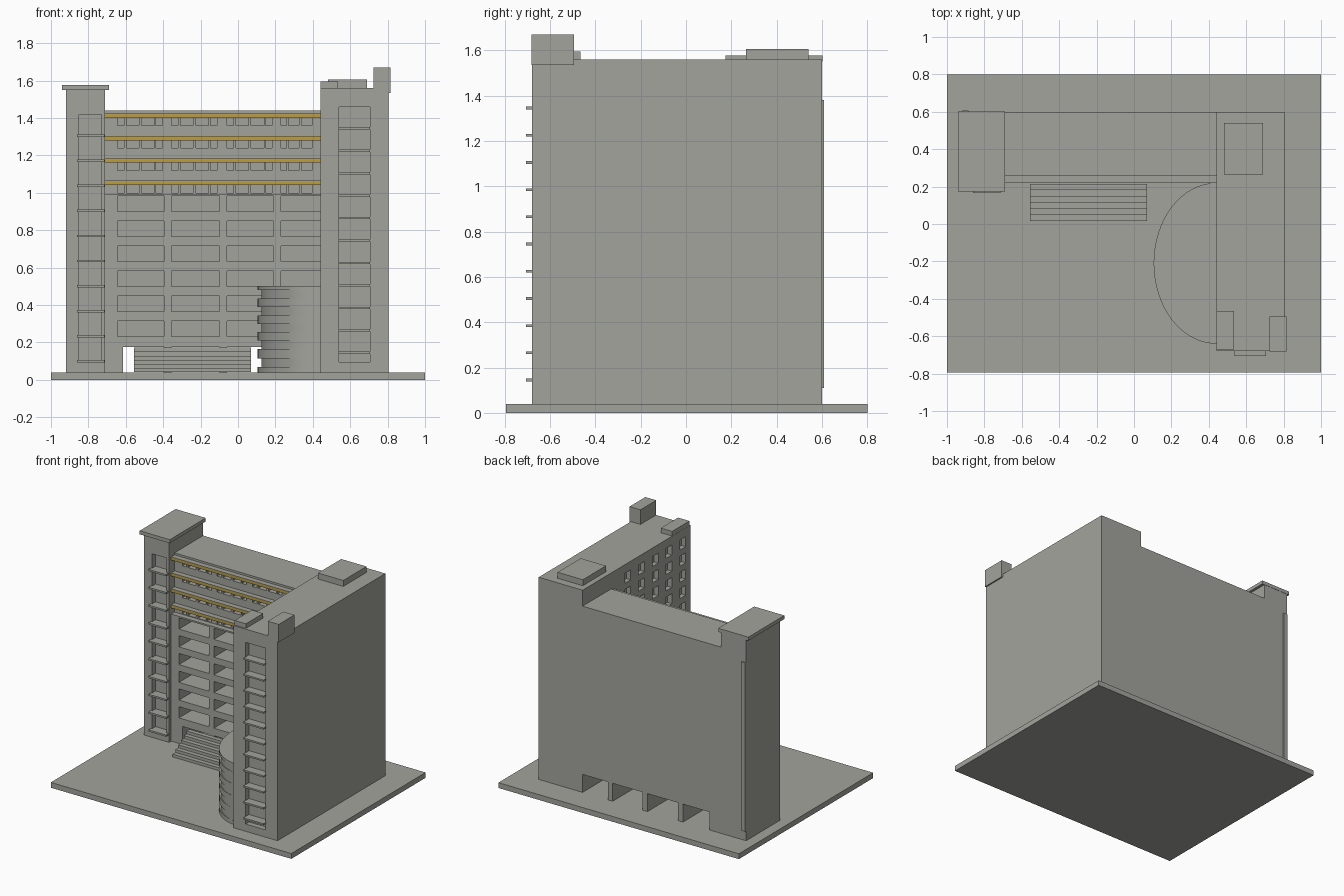
import bpy, bmesh, math

if "Cube" in bpy.data.objects:
    bpy.data.objects.remove(bpy.data.objects["Cube"])


def material(name, rgb):
    m = bpy.data.materials.new(name)
    m.diffuse_color = (*rgb, 1)
    m.use_nodes = True
    m.node_tree.nodes["Principled BSDF"].inputs["Base Color"].default_value = m.diffuse_color
    return m


GREY = material("concrete grey", (0.37, 0.37, 0.34))
GOLD = material("gold trim", (0.52, 0.34, 0.04))


def finish(name, bm, mat):
    bmesh.ops.recalc_face_normals(bm, faces=bm.faces)
    me = bpy.data.meshes.new(name)
    bm.to_mesh(me)
    bm.free()
    me.materials.append(mat)
    ob = bpy.data.objects.new(name, me)
    bpy.context.collection.objects.link(ob)
    return ob


def boxes(name, items, mat=GREY):
    """One object from boxes given as (x0, x1, y0, y1, z0, z1)."""
    bm = bmesh.new()
    for x0, x1, y0, y1, z0, z1 in items:
        vs = bmesh.ops.create_cube(bm, size=1)["verts"]
        for v in vs:
            v.co.x = x1 if v.co.x > 0 else x0
            v.co.y = y1 if v.co.y > 0 else y0
            v.co.z = z1 if v.co.z > 0 else z0
    return finish(name, bm, mat)


def extrude(name, points, vec, mat=GREY):
    """Prism from a closed 3D outline."""
    bm = bmesh.new()
    face = bm.faces.new([bm.verts.new(p) for p in points])
    res = bmesh.ops.extrude_face_region(bm, geom=[face])
    top = [g for g in res["geom"] if isinstance(g, bmesh.types.BMVert)]
    bmesh.ops.translate(bm, verts=top, vec=vec)
    if face.is_valid and not any(len(e.link_faces) > 1 for e in face.edges):
        bm.faces.new(list(reversed(face.verts)))
    return finish(name, bm, mat)


def cut(ob, items):
    """Subtract a set of separate boxes."""
    tool = boxes("cutter", items)
    tool.hide_render = True
    mod = ob.modifiers.new("openings", "BOOLEAN")
    mod.operation = "DIFFERENCE"
    mod.solver = "EXACT"
    mod.object = tool
    bpy.context.view_layer.objects.active = ob
    bpy.ops.object.modifier_apply(modifier=mod.name)
    bpy.data.objects.remove(tool)


# Ground slab
boxes("base_slab", [(-1, 1, -0.795, 0.8, 0, 0.04)])

# Central block: lower floors step forward of the upper floors
profile = [(0.22, 0.04), (0.6, 0.04), (0.6, 1.44), (0.26, 1.44), (0.26, 0.995), (0.22, 0.995)]
block = extrude("central_block", [(-0.71, y, z) for y, z in profile], (1.15, 0, 0))

bays = [(-0.645, -0.395), (-0.355, -0.10), (-0.06, 0.19), (0.23, 0.46)]
holes = []
for i, (x0, x1) in enumerate(bays):
    # Ground passage and six rows of deep openings
    holes.append((x0 + (0.03 if i == 0 else 0), x1, 0.1, 0.7, 0.02, 0.175))
    for k in range(6):
        z = 0.232 + 0.1335 * k
        holes.append((x0, x1, 0.1, 0.42, z, z + 0.084))
    # Four rows of small upper windows
    for k in range(4):
        z = 1.0 + 0.12 * k
        for a, b in ((0, 0.035), (0.048, 0.115), (0.13, 0.198), (0.207, 0.242)):
            b = min(b, 0.2) if i == 3 and a > 0.15 else b
            if i == 3:
                a, b = a * 0.84, b * 0.84
            if b > a:
                holes.append((x0 + a, x0 + b, 0.1 + 0.1, 0.31, z, z + 0.042))
cut(block, holes)

# Upper floor ledges with gold fronts
levels = [1.045 + 0.12 * k for k in range(4)]
boxes("upper_ledges", [(-0.71, 0.44, 0.22, 0.262, z + 0.013, z + 0.02) for z in levels])
boxes("gold_bands", [(-0.71, 0.44, 0.22, 0.262, z - 0.004, z + 0.013) for z in levels], GOLD)

# Left tower with a recessed strip, ledges, cap and rear strip
tower = boxes("left_tower", [(-0.92, -0.71, 0.195, 0.6, 0.04, 1.55)])
cut(tower, [(-0.85, -0.73, 0.1, 0.235, 0.1, 1.42)])
boxes("left_tower_ledges", [(-0.86, -0.715, 0.165, 0.236, z, z + 0.013)
                            for z in (0.093 + 0.134 * k for k in range(10))])
boxes("left_tower_cap", [(-0.94, -0.69, 0.175, 0.602, 1.55, 1.577)])
boxes("rear_strip", [(-0.918, -0.885, 0.6, 0.608, 0.11, 1.38)])

# Right tower with a recessed strip, side windows and ledges
wing = boxes("right_tower", [(0.44, 0.805, -0.68, 0.6, 0.04, 1.56)])
side = [(0.54, 0.705, -0.8, -0.64, 0.095, 1.46)]
for y in (0.064, -0.1, -0.265, -0.425, -0.59):
    for k in range(8):
        z = 1.42 - 0.122 * k
        side.append((0.4, 0.475, y - 0.035, y + 0.035, z, z + 0.075))
cut(wing, side)
boxes("right_tower_ledges", [(0.538, 0.707, -0.705, -0.639, z, z + 0.012)
                             for z in (0.139 + 0.12 * k for k in range(11))])

# Rooftop boxes
boxes("rear_roof_box", [(0.48, 0.69, 0.265, 0.54, 1.56, 1.605)])
boxes("front_roof_box", [(0.441, 0.535, -0.67, -0.465, 1.56, 1.595)])
boxes("corner_roof_box", [(0.725, 0.816, -0.682, -0.495, 1.535, 1.67)])

# Entrance stairs
n = 6
steps = [(0.215, 0.041)]
steps.append((0.015, 0.041))
for k in range(n):
    y = 0.015 + 0.2 * k / n
    z = 0.04 + 0.133 * (k + 1) / n
    steps += [(y, z), (y + 0.2 / n, z)]
extrude("stairs", [(-0.555, y, z) for y, z in steps], (0.625, 0, 0))


# Rounded annex: wide bands alternating with set-back grooves
def half_ellipse(name, rx, z0, z1):
    pts = []
    for k in range(33):
        a = math.pi * (0.5 + k / 32)
        pts.append((0.44 + rx * math.cos(a), -0.21 + 0.43 * math.sin(a), z0))
    ob = extrude(name, pts, (0, 0, z1 - z0))
    bpy.ops.object.select_all(action="DESELECT")
    ob.select_set(True)
    bpy.context.view_layer.objects.active = ob
    bpy.ops.object.shade_smooth_by_angle(angle=math.radians(30))


half_ellipse("annex_core", 0.315, 0.04, 0.49)
for z0, z1 in ((0.04, 0.07), (0.115, 0.165), (0.21, 0.255), (0.3, 0.345), (0.39, 0.435), (0.48, 0.502)):
    half_ellipse("annex_band", 0.335, z0, z1)
